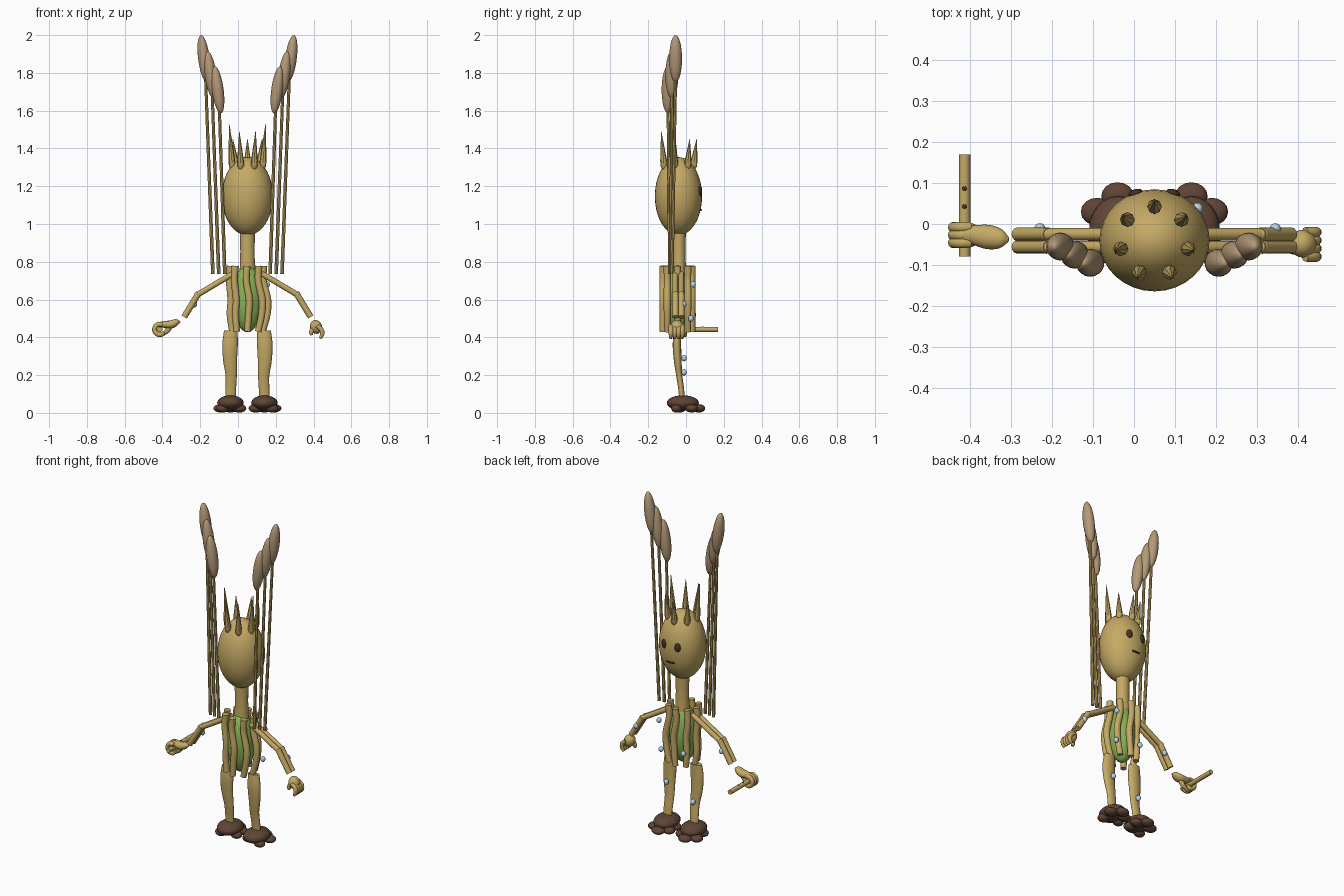
import bpy, bmesh, math
from mathutils import Vector, Matrix

if "Cube" in bpy.data.objects:
    bpy.data.objects.remove(bpy.data.objects["Cube"])

CX, CY = 0.05, -0.042          # body axis


def material(name, rgb):
    m = bpy.data.materials.new(name)
    m.diffuse_color = (*rgb, 1)
    m.use_nodes = True
    m.node_tree.nodes["Principled BSDF"].inputs["Base Color"].default_value = m.diffuse_color
    return m


STRAW = material("straw", (0.56, 0.40, 0.13))
SEED = material("seed_brown", (0.46, 0.32, 0.19))
BARK = material("bark_brown", (0.115, 0.058, 0.036))
GREEN = material("leaf_green", (0.25, 0.45, 0.09))
DEW = material("dew_blue", (0.50, 0.70, 0.85))
DARK = material("dark_brown", (0.06, 0.03, 0.018))


def finish(name, bm, mat):
    bmesh.ops.recalc_face_normals(bm, faces=bm.faces[:])
    me = bpy.data.meshes.new(name)
    bm.to_mesh(me)
    bm.free()
    me.materials.append(mat)
    ob = bpy.data.objects.new(name, me)
    bpy.context.collection.objects.link(ob)
    return ob


def ball(name, loc, radii, mat, rot=None, seg=24):
    bm = bmesh.new()
    m = Matrix.Translation(loc) @ (rot or Matrix()) @ Matrix.Diagonal((*radii, 1))
    bmesh.ops.create_uvsphere(bm, u_segments=seg, v_segments=seg * 2 // 3, radius=1, matrix=m)
    return finish(name, bm, mat)


def tube(name, pts, radii, mat, flat=1.0, seg=12, sub=1):
    """Tube through points; flat scales the section along y, sub > 1 smooths the path."""
    P = [Vector((*p, r)) for p, r in zip(pts, radii)]
    if sub > 1:
        Q = [P[0] * 2 - P[1]] + P + [P[-1] * 2 - P[-2]]
        P = []
        for i in range(1, len(Q) - 2):
            a, b, c, d = Q[i - 1:i + 3]
            for k in range(sub):
                t = k / sub
                P.append(0.5 * (2 * b + (c - a) * t + (2 * a - 5 * b + 4 * c - d) * t * t
                                + (3 * b - a - 3 * c + d) * t ** 3))
        P.append(Q[-2])
    bm = bmesh.new()
    rings = []
    for i, p in enumerate(P):
        t = (P[min(i + 1, len(P) - 1)] - P[max(i - 1, 0)]).to_3d().normalized()
        ref = Vector((1, 0, 0)) if abs(t.y) > 0.9 else Vector((0, 1, 0))
        u = (ref - t * ref.dot(t)).normalized()
        v = t.cross(u)
        ring = []
        for k in range(seg):
            a = 2 * math.pi * k / seg
            ring.append(bm.verts.new(p.to_3d() + p[3] * (u * math.cos(a) * flat + v * math.sin(a))))
        rings.append(ring)
    for r0, r1 in zip(rings, rings[1:]):
        for k in range(seg):
            bm.faces.new((r0[k], r0[(k + 1) % seg], r1[(k + 1) % seg], r1[k]))
    bm.faces.new(rings[0])
    bm.faces.new(rings[-1])
    return finish(name, bm, mat)


# Head and neck
ball("head", (CX, -0.04, 1.147), (0.135, 0.125, 0.207), STRAW, seg=32)
tube("neck", [(CX, -0.037, 0.70), (CX, -0.037, 0.85), (CX, -0.037, 1.0)],
     [0.044, 0.038, 0.042], STRAW, flat=0.9, seg=20, sub=4)

# Crown of seven spikes
for i in range(7):
    a = math.pi / 2 + 2 * math.pi * i / 7
    d = Vector((math.cos(a), math.sin(a), 0))
    top = 1.53 if abs(d.x) > 0.9 else 1.49 if d.y < -0.5 else 1.45
    base = Vector((CX, CY, 0)) + d * 0.083
    path = [base + d * k + Vector((0, 0, z)) for k, z in
            ((0, 1.292), (0, 1.305), (0.002, 1.335), (0.016, top))]
    tube(f"crown_spike_{i}", path, [0.009, 0.017, 0.018, 0.001], STRAW, seg=8)

# Face
for s in (-1, 1):
    ball(f"eye_{s}", (CX + s * 0.046, 0.075, 1.175), (0.018, 0.010, 0.027), DARK,
         Matrix.Rotation(-s * 0.35, 4, 'Z'), 16)
tube("mouth", [(CX - 0.024, 0.076, 1.076), (CX, 0.080, 1.074), (CX + 0.024, 0.076, 1.076)],
     [0.005] * 3, DARK, seg=8)

# Green core wrapped in bent stalks
ball("green_core", (CX, -0.045, 0.605), (0.080, 0.075, 0.178), GREEN)
for i in range(8):
    a = 2 * math.pi * i / 8
    c, s = math.cos(a), math.sin(a)
    path = [(CX + c * r + sway, -0.045 + s * 0.077, z) for z, r, sway in
            ((0.778, 0.088, -0.002), (0.70, 0.090, -0.006), (0.60, 0.097, 0.010),
             (0.52, 0.098, 0.006), (0.43, 0.080, 0.0))]
    tube(f"body_stalk_{i}", path, [0.019, 0.018, 0.019, 0.018, 0.017], STRAW, sub=4)

for s in (-1, 1):
    side = "left" if s < 0 else "right"

    def X(x):                  # distance from the body axis to x
        return CX + s * x

    # Leg
    tube(f"{side}_leg", [(X(0.088), -0.045, 0.435), (X(0.092), -0.048, 0.36), (X(0.092), -0.044, 0.28),
                         (X(0.086), -0.036, 0.20), (X(0.088), -0.026, 0.13), (X(0.09), -0.02, 0.06)],
         [0.036, 0.041, 0.037, 0.030, 0.028, 0.027], STRAW, flat=0.55, seg=16, sub=4)

    # Foot with toes
    ball(f"{side}_foot", (X(0.09), -0.017, 0.053), (0.070, 0.085, 0.040), BARK)
    for k, (dx, y, r) in enumerate(((-0.045, 0.03, 0.038), (0.0, 0.068, 0.040), (0.05, 0.03, 0.040),
                                    (-0.05, -0.03, 0.034), (0.04, -0.05, 0.034))):
        ball(f"{side}_toe_{k}", (X(0.09 + dx), y, 0.024), (r, r * 0.85, 0.022), BARK, seg=16)

    # Arm: two parallel stalks per segment, tied at the elbow
    for k, y in enumerate((-0.025, -0.056)):
        tube(f"{side}_upper_arm_{k}", [(X(0.075), y, 0.738), (X(0.27), y, 0.622)], [0.015] * 2, STRAW)
        tube(f"{side}_forearm_{k}", [(X(0.258), y, 0.634), (X(0.335), y, 0.508)], [0.0165] * 2, STRAW)
        ball(f"{side}_elbow_{k}", (X(0.264), y, 0.626), (0.017,) * 3, STRAW, seg=12)

    # Three tall grain stems, each with a seed head
    for k, (xb, yb, xh, yh, zh) in enumerate(((0.183, -0.075, 0.230, -0.055, 1.875),
                                              (0.152, -0.080, 0.195, -0.075, 1.790),
                                              (0.120, -0.085, 0.157, -0.095, 1.710))):
        tube(f"{side}_grain_stem_{k}", [(X(xb), yb, 0.735), (X(xh - 0.008), yh, zh - 0.09)],
             [0.0095, 0.008], STRAW, seg=8)
        ball(f"{side}_seed_head_{k}", (X(xh), yh, zh), (0.031, 0.034, 0.126), SEED,
             Matrix.Rotation(s * 0.13, 4, 'Y'), 20)

# Left hand: tapered palm and fingers curled round a pipe
FX, FZ = -0.414, 0.442
tube("left_palm", [(-0.306, -0.038, 0.482), (-0.325, -0.036, 0.480), (-0.355, -0.032, 0.468),
                   (-0.39, -0.027, 0.468), (-0.425, -0.026, 0.468)],
     [0.004, 0.017, 0.022, 0.018, 0.012], STRAW, flat=1.35, sub=4)
for k, y in enumerate((-0.046, -0.027, -0.008)):
    arc = [math.radians(60 + 38 * j) for j in range(8)]
    tube(f"left_finger_{k}", [(FX + 0.028 * math.cos(a), y, FZ + 0.028 * math.sin(a)) for a in arc],
         [0.013] * 7 + [0.008], STRAW, sub=2)
tube("left_thumb", [(-0.36, -0.03, 0.462), (-0.375, -0.03, 0.435), (-0.395, -0.028, 0.416)],
     [0.016, 0.014, 0.008], STRAW, sub=3)

# Pipe with finger holes
tube("pipe", [(FX, -0.08, FZ), (FX, 0.17, FZ)], [0.014] * 2, STRAW)
for k, y in enumerate((0.043, 0.087)):
    ball(f"pipe_hole_{k}", (FX, y, FZ + 0.0125), (0.006, 0.006, 0.003), DARK, seg=10)

# Right hand: lumpy palm with hanging fingers
ball("right_palm", (0.413, -0.048, 0.455), (0.032, 0.034, 0.037), STRAW,
     Matrix.Rotation(-0.35, 4, 'Y'))
for k in range(4):
    y = -0.08 + 0.02 * k
    tube(f"right_finger_{k}", [(0.418, y, 0.462), (0.442, y, 0.44), (0.445, y, 0.415), (0.434, y, 0.394)],
         [0.012, 0.013, 0.012, 0.007], STRAW, seg=10, sub=3)
tube("right_thumb", [(0.405, -0.055, 0.455), (0.388, -0.062, 0.428), (0.390, -0.064, 0.412)],
     [0.015, 0.013, 0.007], STRAW, seg=10, sub=3)

# Dewdrops
for k, p in enumerate(((0.155, 0.038, 0.68), (-0.01, 0.04, 0.52), (0.15, 0.026, 0.50), (0.14, -0.01, 0.29),
                       (-0.04, -0.01, 0.215), (-0.23, -0.012, 0.575), (0.345, -0.012, 0.575))):
    ball(f"dewdrop_{k}", p, (0.014, 0.014, 0.017), DEW, seg=16)

# Smooth shading with sharp rims
for ob in bpy.context.collection.objects:
    ob.select_set(True)
    bpy.context.view_layer.objects.active = ob
bpy.ops.object.shade_smooth_by_angle(angle=math.radians(40))
